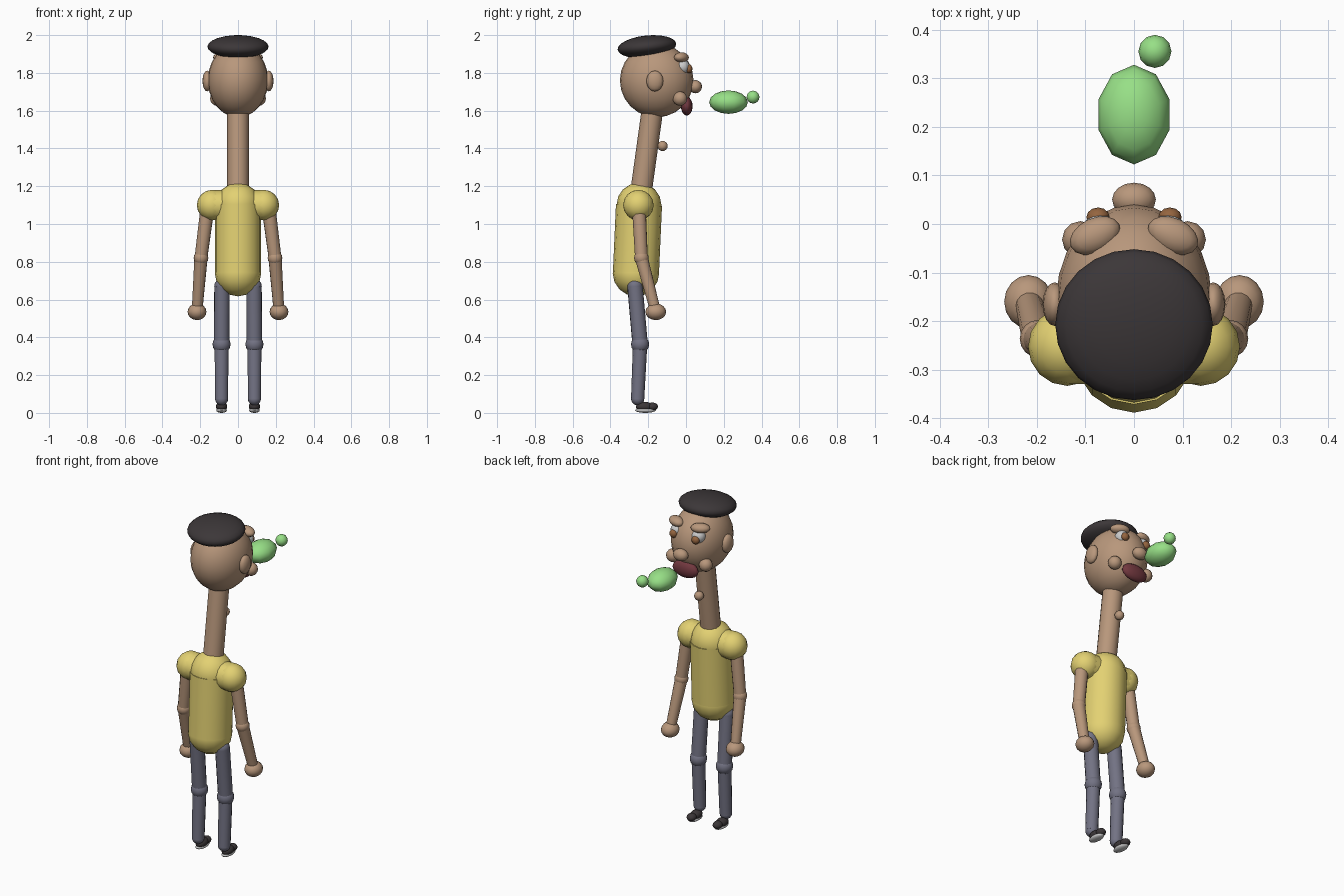
import bpy
from math import radians
from mathutils import Vector

if "Cube" in bpy.data.objects:
    bpy.data.objects.remove(bpy.data.objects["Cube"])


def mat(name, r, g, b):
    m = bpy.data.materials.new(name)
    m.diffuse_color = (r, g, b, 1)
    m.use_nodes = True
    m.node_tree.nodes["Principled BSDF"].inputs["Base Color"].default_value = m.diffuse_color
    return m


SKIN = mat("skin", .48, .31, .20)
YELLOW = mat("yellow", .77, .64, .17)
GREEN = mat("green", .31, .74, .24)
TROUSER = mat("slate", .17, .17, .23)
BLACK = mat("charcoal", .045, .038, .04)
RED = mat("dark_red", .17, .04, .05)
BROWN = mat("brown", .30, .13, .05)
WHITE = mat("white", .85, .85, .85)


def finish(name, material):
    o = bpy.context.object
    o.name = name
    o.data.materials.append(material)
    bpy.ops.object.shade_smooth_by_angle(angle=radians(60))
    return o


def ball(name, loc, size, material, rot=(0, 0, 0), seg=16):
    """Ellipsoid with radii given by size (number or triple)."""
    if not isinstance(size, tuple):
        size = (size,) * 3
    bpy.ops.mesh.primitive_uv_sphere_add(segments=seg, ring_count=max(8, seg // 2), radius=1,
                                         location=loc, rotation=[radians(a) for a in rot])
    o = bpy.context.object
    o.scale = size
    bpy.ops.object.transform_apply(location=False, rotation=False, scale=True)
    return finish(name, material)


def limb(name, a, b, r1, r2, material, seg=14):
    """Tapered cylinder from point a to point b."""
    a, b = Vector(a), Vector(b)
    d = b - a
    bpy.ops.mesh.primitive_cone_add(vertices=seg, radius1=r1, radius2=r2, depth=d.length,
                                    location=(a + b) / 2,
                                    rotation=d.to_track_quat('Z', 'Y').to_euler())
    return finish(name, material)


# Head, hat and centre-line face parts
ball("head", (0, -.155, 1.76), (.16, .195, .195), SKIN, seg=24)
ball("hat", (0, -.207, 1.939), (.162, .156, .059), BLACK, (6, 0, 0), seg=24)
ball("nose", (0, .05, 1.727), (.045, .035, .035), SKIN)
ball("mouth", (0, .004, 1.624), (.085, .031, .05), RED)

# Neck and throat bump
limb("neck", (0, -.238, 1.17), (0, -.173, 1.64), .057, .057, SKIN, 16)
ball("throat_bump", (0, -.124, 1.413), .027, SKIN, seg=12)

# Torso: capsule with a bar across the shoulders
limb("torso", (0, -.265, .74), (0, -.249, 1.10), .122, .122, YELLOW, 16)
ball("hips", (0, -.265, .74), .123, YELLOW)
ball("chest_top", (0, -.249, 1.10), .119, YELLOW)
limb("shoulder_bar", (-.137, -.252, 1.10), (.137, -.252, 1.10), .079, .079, YELLOW)

# Floating green body with small head
ball("green_body", (0, .225, 1.645), (.0767, .1025, .062), GREEN, seg=10)
ball("green_head", (.043, .355, 1.672), .034, GREEN, seg=12)

for s, side in ((-1, "left"), (1, "right")):
    # Face pairs
    ball(side + "_ear", (s * .163, -.165, 1.757), (.025, .045, .055), SKIN)
    ball(side + "_eye", (s * .07, -.02, 1.832), .04, WHITE)
    ball(side + "_pupil", (s * .074, .014, 1.822), (.024, .020, .024), BROWN, seg=12)
    ball(side + "_brow", (s * .08, -.024, 1.882), (.055, .036, .027), SKIN, (0, 0, -s * 25))
    ball(side + "_cheek", (s * .11, -.032, 1.664), .038, SKIN, seg=12)

    # Arm
    elbow = (s * .196, -.236, .82)
    hand = (s * .217, -.160, .535)
    ball(side + "_shoulder", (s * .137, -.252, 1.10), .081, YELLOW)
    limb(side + "_upper_arm", (s * .160, -.25, 1.10), elbow, .037, .034, SKIN)
    ball(side + "_elbow", elbow, .039, SKIN)
    limb(side + "_forearm", elbow, hand, .035, .028, SKIN)
    ball(side + "_hand", hand, (.05, .055, .044), SKIN)

    # Leg
    hip, knee = (s * .085, -.27, .67), (s * .087, -.243, .363)
    ankle = (s * .087, -.256, .075)
    ball(side + "_hip_joint", hip, .041, TROUSER)
    limb(side + "_thigh", hip, knee, .041, .041, TROUSER)
    ball(side + "_knee", knee, .048, TROUSER)
    limb(side + "_shin", knee, ankle, .038, .035, TROUSER)
    ball(side + "_ankle", ankle, .035, TROUSER)

    # Shoe
    ball(side + "_shoe", (s * .087, -.220, .033), (.030, .046, .026), BLACK)
    ball(side + "_toe", (s * .087, -.178, .033), (.027, .030, .022), BLACK)
    ball(side + "_sole", (s * .087, -.215, .014), (.028, .055, .014), WHITE)
